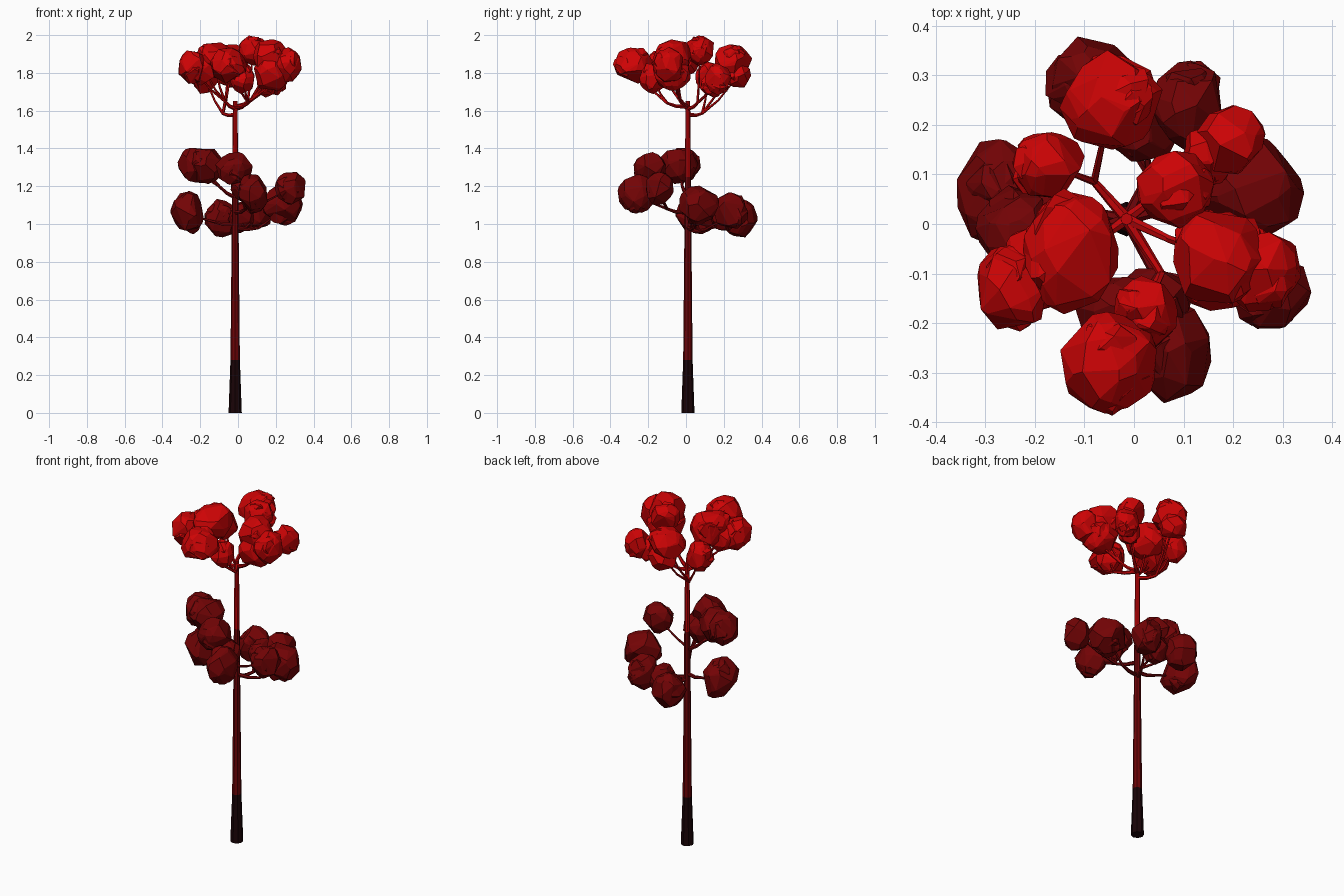
import bpy, bmesh, random
from mathutils import Vector

random.seed(7)
if "Cube" in bpy.data.objects:
    bpy.data.objects.remove(bpy.data.objects["Cube"])


def material(name, rgb):
    m = bpy.data.materials.new(name)
    m.use_nodes = True
    m.diffuse_color = (*rgb, 1)
    bsdf = next(n for n in m.node_tree.nodes if n.type == "BSDF_PRINCIPLED")
    bsdf.inputs["Base Color"].default_value = (*rgb, 1)
    bsdf.inputs["Roughness"].default_value = 0.9
    return m


BARK_BASE = material("charred bark", (0.010, 0.001, 0.002))
BARK_MID = material("dark red bark", (0.15, 0.001, 0.002))
BARK_TOP = material("red bark", (0.52, 0.001, 0.002))
LEAF_LOW = material("dark red leaves", (0.17, 0.001, 0.0015))
LEAF_TOP = material("bright red leaves", (0.61, 0.001, 0.0015))


def finish(name, bm, mats):
    bmesh.ops.recalc_face_normals(bm, faces=bm.faces)
    me = bpy.data.meshes.new(name)
    bm.to_mesh(me)
    bm.free()
    for m in mats:
        me.materials.append(m)
    ob = bpy.data.objects.new(name, me)
    bpy.context.collection.objects.link(ob)


def tube(bm, points, radii, sides):
    """Sweep a tapering ring of the given number of sides along points."""
    pts = [Vector(p) for p in points]
    rings = []
    for i, p in enumerate(pts):
        t = (pts[min(i + 1, len(pts) - 1)] - pts[max(i - 1, 0)]).normalized()
        turn = Vector((0, 0, 1)).rotation_difference(t).to_matrix().to_4x4()
        ring = bmesh.ops.create_circle(bm, segments=sides, radius=radii[i])["verts"]
        for v in ring:
            v.co = turn @ v.co + p
        rings.append(ring)
    for a, b in zip(rings, rings[1:]):
        for k in range(sides):
            n = (k + 1) % sides
            bm.faces.new((a[k], a[n], b[n], b[k]))
    bm.faces.new(rings[0][::-1])
    bm.faces.new(rings[-1])


# Trunk, coloured in bands by height
bm = bmesh.new()
heights = [0, 0.28, 1.0, 1.25, 1.65]
tube(bm, [(-0.015, 0.01, z) for z in heights], [0.035, 0.025, 0.018, 0.016, 0.012], 8)
for f in bm.faces:
    z = f.calc_center_median().z
    f.material_index = 0 if z < 0.28 else 1 if z < 1.25 else 2
finish("trunk", bm, [BARK_BASE, BARK_MID, BARK_TOP])


def random_direction():
    return Vector([random.gauss(0, 1) for _ in range(3)]).normalized()


def add_lump(bm, offset, radius, count):
    """Faceted lump: the hull of scattered points, with near-flat facets merged."""
    verts = [bm.verts.new(offset + random_direction() * radius * random.uniform(0.95, 1.08))
             for _ in range(count)]
    hull = bmesh.ops.convex_hull(bm, input=verts)
    loose = [g for g in hull["geom_interior"] if isinstance(g, bmesh.types.BMVert)]
    bmesh.ops.delete(bm, geom=loose, context="VERTS")
    bmesh.ops.dissolve_limit(bm, angle_limit=0.2, verts=bm.verts[:], edges=bm.edges[:])


def leaf_clump(name, centre, size, mat):
    """One main lump with two smaller ones bulging from it."""
    bm = bmesh.new()
    add_lump(bm, Vector(), 1.0, 50)
    for _ in range(2):
        add_lump(bm, random_direction() * 0.42, 0.66, 28)
    bmesh.ops.scale(bm, vec=size, verts=bm.verts)
    bmesh.ops.translate(bm, vec=centre, verts=bm.verts)
    finish(name, bm, [mat])


def bough(name, start_z, fork, clumps, bark, leaf):
    """A limb from the trunk to a fork, with a twig and leaf clump for each tip."""
    root, fork = Vector((-0.015, 0.01, start_z)), Vector(fork)
    bm = bmesh.new()
    bend = root.lerp(fork, 0.55) - Vector((0, 0, 0.008))
    tube(bm, [root, bend, fork], [0.012, 0.010, 0.008], 6)
    for i, (x, y, z, *size) in enumerate(clumps):
        tip = Vector((x, y, z))
        knee = fork.lerp(tip, 0.45)
        knee.z -= 0.1 * (tip.z - fork.z)
        tube(bm, [fork, knee, tip], [0.008, 0.006, 0.004], 5)
        leaf_clump(f"{name}_leaves_{i + 1}", tip, size, leaf)
    finish(f"{name}_branch", bm, [bark])


# Upper crown: each clump is x, y, z and its three half sizes
bough("upper_back", 1.58, (-0.08, 0.085, 1.585), [
    (-0.045, 0.245, 1.86, 0.10, 0.10, 0.09),
    (-0.04, 0.275, 1.785, 0.08, 0.07, 0.065),
    (-0.175, 0.12, 1.775, 0.075, 0.07, 0.085)], BARK_TOP, LEAF_TOP)
bough("upper_right", 1.61, (-0.07, -0.03, 1.65), [
    (-0.13, -0.05, 1.87, 0.10, 0.125, 0.10),
    (-0.18, -0.08, 1.82, 0.08, 0.09, 0.085),
    (-0.24, -0.13, 1.83, 0.08, 0.09, 0.09)], BARK_TOP, LEAF_TOP)
bough("upper_front", 1.62, (0.055, -0.10, 1.64), [
    (-0.05, -0.28, 1.84, 0.10, 0.10, 0.095),
    (0.025, -0.175, 1.77, 0.065, 0.07, 0.08)], BARK_TOP, LEAF_TOP)
bough("upper_left", 1.62, (0.07, -0.03, 1.66), [
    (0.17, -0.065, 1.885, 0.095, 0.10, 0.095),
    (0.175, -0.075, 1.80, 0.095, 0.10, 0.10),
    (0.26, -0.09, 1.84, 0.075, 0.09, 0.09)], BARK_TOP, LEAF_TOP)
bough("upper_back_left", 1.61, (0.05, 0.06, 1.64), [
    (0.08, 0.075, 1.92, 0.08, 0.08, 0.077),
    (0.195, 0.17, 1.77, 0.068, 0.07, 0.085),
    (0.15, 0.14, 1.74, 0.06, 0.06, 0.07)], BARK_TOP, LEAF_TOP)

# Lower crown
bough("lower_back", 0.97, (0.03, 0.10, 0.97), [
    (0.11, 0.24, 1.07, 0.08, 0.09, 0.10),
    (-0.09, 0.285, 1.03, 0.09, 0.09, 0.10),
    (0.02, 0.20, 1.04, 0.075, 0.075, 0.08)], BARK_MID, LEAF_LOW)
bough("lower_left", 0.98, (0.11, 0.04, 0.98), [
    (0.235, 0.07, 1.10, 0.105, 0.105, 0.105)], BARK_MID, LEAF_LOW)
bough("lower_right", 1.00, (-0.12, 0.03, 1.01), [
    (-0.265, 0.06, 1.06, 0.09, 0.115, 0.11)], BARK_MID, LEAF_LOW)
bough("lower_front", 1.06, (0.04, -0.10, 1.08), [
    (0.08, -0.26, 1.16, 0.078, 0.10, 0.10),
    (0.28, -0.14, 1.19, 0.08, 0.075, 0.09),
    (0.04, -0.16, 1.19, 0.075, 0.075, 0.08),
    (-0.02, -0.19, 1.29, 0.10, 0.085, 0.09)], BARK_MID, LEAF_LOW)
bough("lower_front_right", 1.14, (-0.10, -0.02, 1.20), [
    (-0.235, -0.015, 1.31, 0.08, 0.09, 0.095),
    (-0.17, -0.04, 1.31, 0.09, 0.10, 0.095)], BARK_MID, LEAF_LOW)
